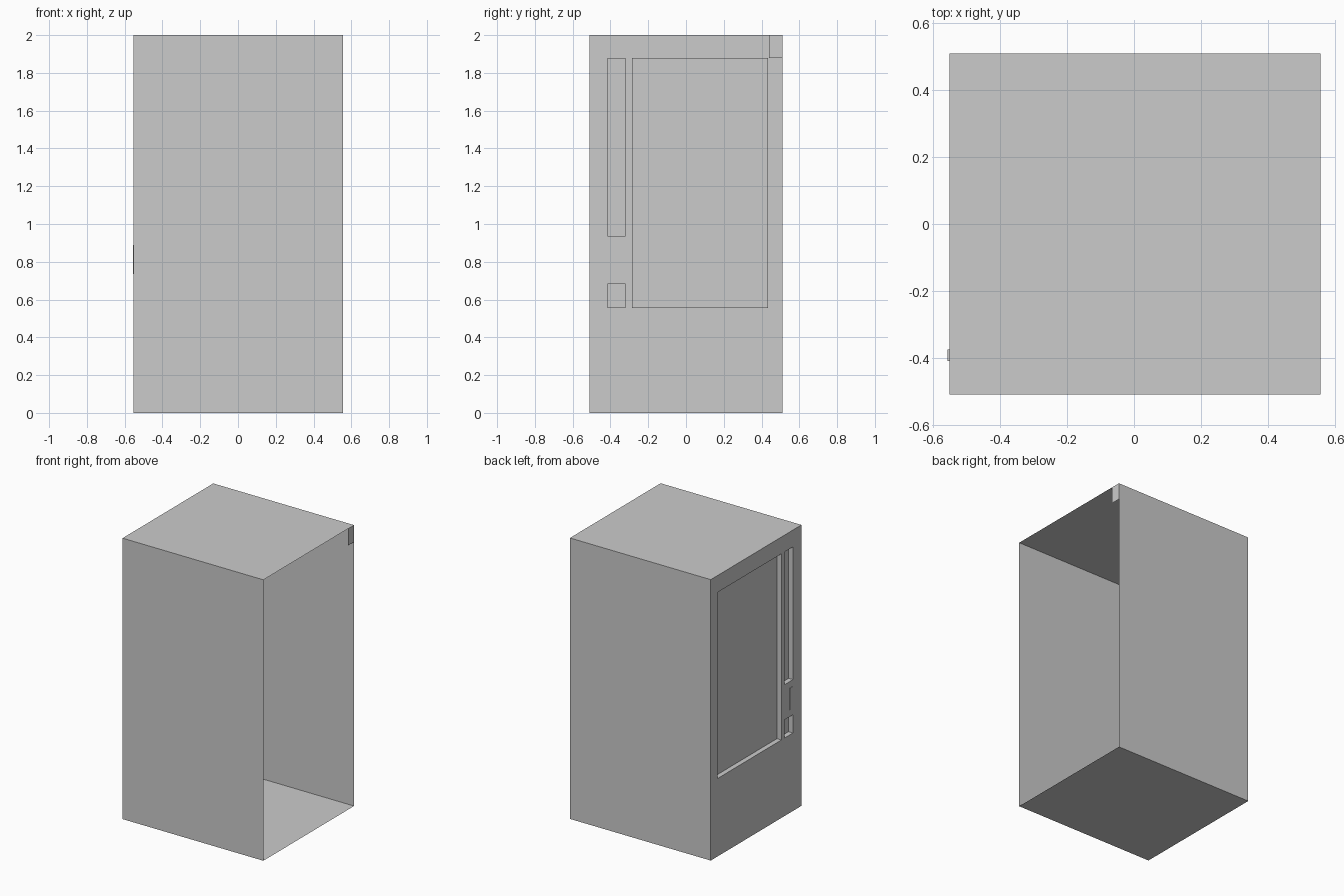
import bpy, bmesh

if "Cube" in bpy.data.objects:
    bpy.data.objects.remove(bpy.data.objects["Cube"])

X0, X1, Y, H = -0.552, 0.557, 0.51, 2.0
DEPTH = 0.035


def finish(bm, name):
    bmesh.ops.remove_doubles(bm, verts=bm.verts, dist=1e-5)
    bmesh.ops.recalc_face_normals(bm, faces=bm.faces)
    me = bpy.data.meshes.new(name)
    bm.to_mesh(me)
    bm.free()
    ob = bpy.data.objects.new(name, me)
    bpy.context.collection.objects.link(ob)
    return ob


def open_box(bm, lo, hi, skip):
    """Box between two corners, leaving out the sides named in skip, e.g. '+x'."""
    for axis, letter in enumerate("xyz"):
        for sign, at in (("-", lo), ("+", hi)):
            if sign + letter in skip:
                continue
            a, b = [i for i in range(3) if i != axis]
            vs = []
            for u, v in ((lo, lo), (hi, lo), (hi, hi), (lo, hi)):
                p = [0, 0, 0]
                p[axis], p[a], p[b] = at[axis], u[a], v[b]
                vs.append(bm.verts.new(p))
            f = bm.faces.new(vs)
            f.normal_update()
            if (f.normal[axis] > 0) != (sign == "+"):
                f.normal_flip()


# Cabinet walls, open on the +x side; the front panel is at -x
bm = bmesh.new()
open_box(bm, (X0, -Y, 0), (X1, Y, H), ("-x", "+x"))
finish(bm, "cabinet_walls")

# Recesses as (y0, y1, z0, z1): display window, control strip, return tray
recesses = [(-0.285, 0.435, 0.555, 1.88),
            (-0.415, -0.32, 0.935, 1.88),
            (-0.415, -0.32, 0.555, 0.685)]

# Front panel: grid cells around the recesses, plus the recess pockets
ys = sorted({-Y, Y} | {v for r in recesses for v in r[:2]})
zs = sorted({0, H} | {v for r in recesses for v in r[2:]})
bm = bmesh.new()
for y0, y1 in zip(ys, ys[1:]):
    for z0, z1 in zip(zs, zs[1:]):
        cy, cz = (y0 + y1) / 2, (z0 + z1) / 2
        if not any(a < cy < b and c < cz < d for a, b, c, d in recesses):
            bm.faces.new([bm.verts.new((X0, y, z)) for y, z in
                          ((y0, z0), (y0, z1), (y1, z1), (y1, z0))])
for y0, y1, z0, z1 in recesses:
    open_box(bm, (X0, y0, z0), (X0 + DEPTH, y1, z1), ("-x",))
finish(bm, "front_panel")

# Raised coin plate
bm = bmesh.new()
open_box(bm, (X0 - 0.005, -0.41, 0.735), (X0, -0.375, 0.89), ("+x",))
finish(bm, "coin_plate")

# Small corner plate on the open side
bm = bmesh.new()
bm.faces.new([bm.verts.new((X1, y, z)) for y, z in
              ((0.44, 1.88), (Y, 1.88), (Y, H), (0.44, H))])
finish(bm, "corner_plate")
